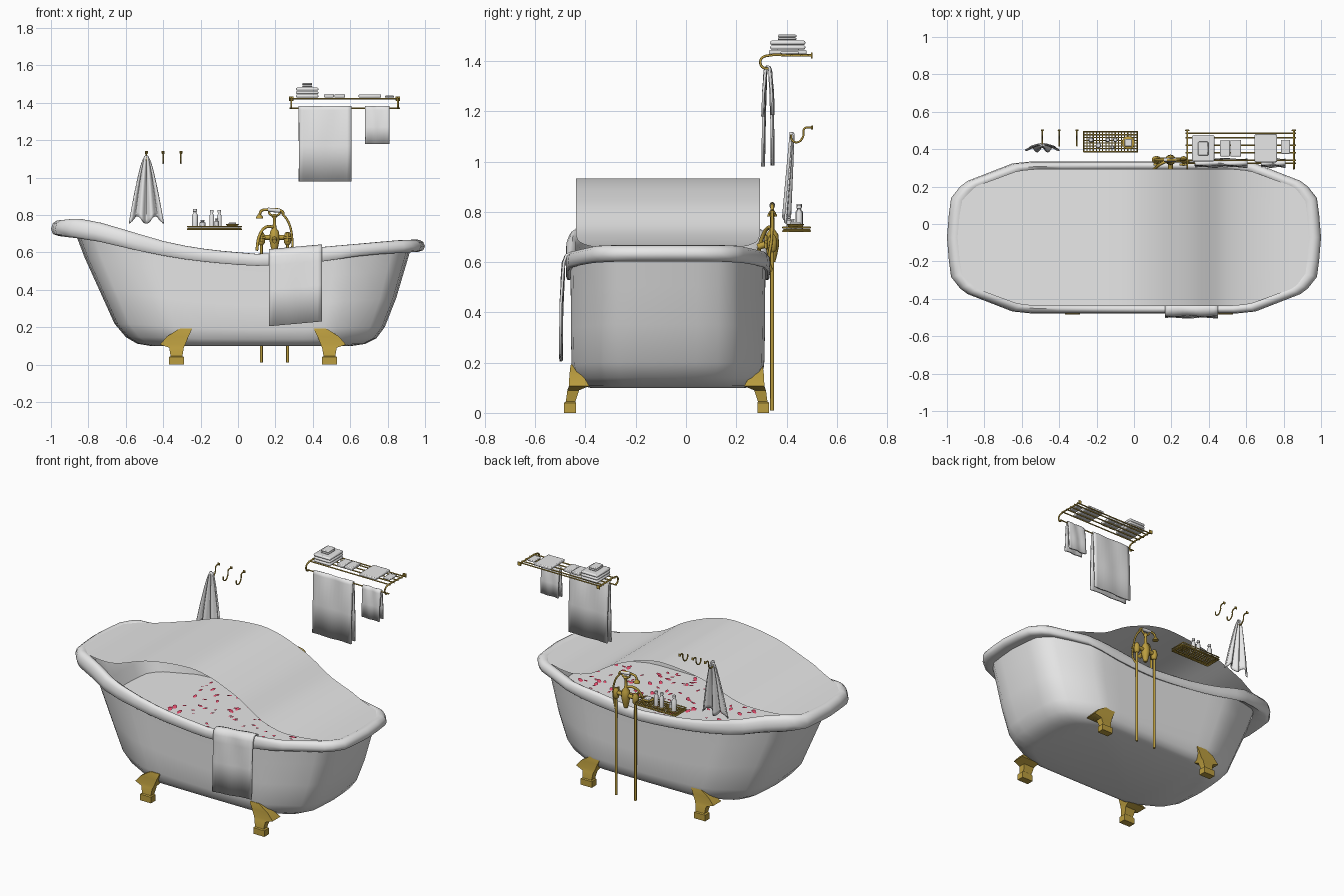
import bpy, bmesh, math, random
from mathutils import Vector

if "Cube" in bpy.data.objects:
    bpy.data.objects.remove(bpy.data.objects["Cube"])
random.seed(4)

def mat(name, c):
    m = bpy.data.materials.new(name)
    m.diffuse_color = (*c, 1)
    m.use_nodes = True
    m.node_tree.nodes["Principled BSDF"].inputs["Base Color"].default_value = m.diffuse_color
    return m
WHITE = mat("white", (.8, .8, .8))
GOLD = mat("gold", (.5, .34, .05))
PINK = mat("petal_pink", (.78, .07, .15))

def finish(ob, m, angle=40):
    ob.data.materials.append(m)
    bpy.ops.object.select_all(action='DESELECT')
    ob.select_set(True)
    bpy.context.view_layer.objects.active = ob
    bpy.ops.object.shade_smooth_by_angle(angle=math.radians(angle))
    return ob

def mesh(name, verts, faces, m, angle=40, solid=0):
    me = bpy.data.meshes.new(name)
    me.from_pydata(verts, [], faces)
    bm = bmesh.new()
    bm.from_mesh(me)
    bmesh.ops.recalc_face_normals(bm, faces=bm.faces)
    bm.to_mesh(me)
    bm.free()
    ob = bpy.data.objects.new(name, me)
    bpy.context.collection.objects.link(ob)
    if solid:
        s = ob.modifiers.new("thickness", 'SOLIDIFY')
        s.thickness, s.offset = solid, 0
    return finish(ob, m, angle)

def loft(rings):
    """faces joining equal closed rings, with both ends capped"""
    n, k = len(rings[0]), len(rings)
    f = [(i*n+j, i*n+(j+1) % n, (i+1)*n+(j+1) % n, (i+1)*n+j) for i in range(k-1) for j in range(n)]
    f += [tuple(range(n)), tuple(range((k-1)*n, k*n))]
    return [v for r in rings for v in r], f

def grid_faces(a, b):
    return [(i*b+j, i*b+j+1, (i+1)*b+j+1, (i+1)*b+j) for i in range(a-1) for j in range(b-1)]

def interp(tab, x):
    """smooth curve through a table of (x, value)"""
    if x <= tab[0][0]: return tab[0][1]
    for i in range(len(tab)-1):
        (a, p), (b, q) = tab[i], tab[i+1]
        if x <= b:
            t = (x-a)/(b-a)
            s = (q-p)/(b-a)
            m0 = (q-tab[i-1][1])/(b-tab[i-1][0]) if i else s
            m1 = (tab[i+2][1]-p)/(tab[i+2][0]-a) if i+2 < len(tab) else s
            return ((2*t**3-3*t*t+1)*p + (t**3-2*t*t+t)*(b-a)*m0
                    + (3*t*t-2*t**3)*q + (t**3-t*t)*(b-a)*m1)
    return tab[-1][1]

def box(name, x0, x1, y0, y1, z0, z1, m, bevel=.004):
    bpy.ops.mesh.primitive_cube_add(size=1, location=((x0+x1)/2, (y0+y1)/2, (z0+z1)/2))
    ob = bpy.context.object
    ob.name, ob.scale = name, (x1-x0, y1-y0, z1-z0)
    bpy.ops.object.transform_apply(location=False, rotation=False)
    if bevel:
        b = ob.modifiers.new("soft_edge", 'BEVEL')
        b.width, b.segments = bevel, 2
    return finish(ob, m)

def tubes(name, paths, r, m=GOLD, smooth=True):
    """round bars along several paths"""
    cu = bpy.data.curves.new(name, 'CURVE')
    cu.dimensions, cu.bevel_depth, cu.bevel_resolution = '3D', r, 2
    cu.use_fill_caps, cu.resolution_u = True, 6
    for p in paths:
        if smooth and len(p) > 2:
            s = cu.splines.new('BEZIER')
            s.bezier_points.add(len(p)-1)
            for b, c in zip(s.bezier_points, p):
                b.co, b.handle_left_type, b.handle_right_type = c, 'AUTO', 'AUTO'
        else:
            s = cu.splines.new('POLY')
            s.points.add(len(p)-1)
            for b, c in zip(s.points, p): b.co = (*c, 1)
    ob = bpy.data.objects.new(name, cu)
    bpy.context.collection.objects.link(ob)
    cu.materials.append(m)

def lathe(name, x, y, prof, m, n=16):
    rings = [[(x+r*math.cos(2*math.pi*i/n), y+r*math.sin(2*math.pi*i/n), z) for i in range(n)] for r, z in prof]
    return mesh(name, *loft(rings), m)

# ---- bathtub: plan outline, rim heights and lofted wall rings
YC = -.072
ZT = [(-1, .772), (-.9, .78), (-.8, .765), (-.6, .71), (-.4, .655), (-.2, .62), (0, .6), (.15, .592),
      (.4, .622), (.7, .648), (.9, .665), (1, .668)]
ZB = [(-1, .69), (-.8, .665), (-.55, .61), (-.3, .565), (0, .535), (.15, .53), (.4, .545), (.7, .585), (1, .605)]
PLAN = [(0, 1), (.55, 1), (.65, .975), (.89, .745), (.93, .67), (.978, .52), (.99, .3), (1, 0)]
def width(u):
    u = abs(u)
    for (a, p), (b, q) in zip(PLAN, PLAN[1:]):
        if u <= b: return p+(q-p)*(u-a)/(b-a)
    return 0
half = [.1, .2, .3, .42, .55, .65, .77, .89, .93, .978, .99, 1]
US = [-u for u in reversed(half)] + [0] + half
LOOP = [(u, 1) for u in US] + [(u, -1) for u in reversed(US[1:-1])]
def ring(xl, xr, hw, zf):
    return [((xl+xr)/2+u*(xr-xl)/2, YC+s*hw*width(u), zf(u)) for u, s in LOOP]
def wall(t, base=.1):
    return lambda u: base+t*(interp(ZB, u)-base)
def rim(k):
    return lambda u: interp(ZB, u)*(1-k)+interp(ZT, u)*k

rings = [ring(l, r, w, wall(t)) for t, l, r, w in [
    (0, -.47, .61, .31), (.02, -.54, .68, .34), (.08, -.6, .74, .365), (.2, -.66, .785, .383),
    (.5, -.74, .845, .386), (.8, -.82, .89, .386), (1, -.865, .92, .388)]]
rings += [ring(l, r, w, rim(k)) for k, l, r, w in [
    (-.03, -.96, .965, .398), (.1, -.99, .99, .404), (.45, -1, 1, .406), (.8, -.99, .99, .403),
    (.97, -.97, .972, .392), (1, -.95, .955, .38), (.85, -.92, .93, .366), (.4, -.87, .9, .358)]]
rings += [ring(l, r, w, wall(t, .13)) for t, l, r, w in [
    (.8, -.79, .86, .355), (.4, -.7, .8, .35), (.1, -.6, .72, .33), (0, -.46, .6, .28)]]
mesh("bathtub", *loft(rings), WHITE, 50)

# ---- water surface
mesh("water", ring(-.775, .85, .355, lambda u: .5), [tuple(range(len(LOOP)))], WHITE)

# ---- arched cover sheet, open along the sides
ARCH = [(-.97, .768), (-.765, .78), (-.58, .818), (-.34, .898), (-.05, .933), (.1, .912), (.24, .861),
        (.33, .818), (.49, .722), (.706, .668), (.97, .66)]
n = 49
sheet = []
for i in range(n):
    u = -1+2*i/(n-1)
    x = u*.955
    sheet += [(x, YC-.366*width(u)+.366*width(u)*j/2, interp(ARCH, x)) for j in range(5)]
mesh("arched_sheet", sheet, grid_faces(n, 5), WHITE)

# ---- floating petals
pv, pf = [], []
for i in range(150):
    u = random.uniform(-.45, .92)
    x, y = u*.82, YC+random.uniform(-.9, .9)*.35*width(u)
    a, r = random.uniform(0, 6.3), random.uniform(.011, .02)
    k = len(pv)
    for j in range(7):
        b = j*2*math.pi/7
        p, q = r*math.cos(b), .7*r*math.sin(b)
        pv.append((x+p*math.cos(a)-q*math.sin(a), y+p*math.sin(a)+q*math.cos(a), .506+.25*p))
    pf.append(tuple(range(k, k+7)))
mesh("petals", pv, pf, PINK)

# ---- four flared feet
FOOT = [(0, -.37, -.29, -.485, -.438), (.04, -.37, -.29, -.485, -.438), (.045, -.36, -.297, -.478, -.44),
        (.09, -.368, -.29, -.472, -.425), (.107, -.417, -.282, -.466, -.385), (.15, -.38, -.265, -.464, -.41),
        (.185, -.325, -.248, -.46, -.44), (.192, -.31, -.246, -.458, -.45)]
for sx, nx in ((1, "left"), (-1, "right")):
    for sy, ny in ((1, "front"), (-1, "back")):
        rs = [[(.08+sx*(x-.08), -.077+sy*(y+.077), z) for x, y in ((a, c), (b, c), (b, d), (a, d))]
              for z, a, b, c, d in FOOT]
        mesh(f"{ny}_{nx}_foot", *loft(rs), GOLD, 30)

# ---- floor-standing tap with hand shower
PY = .343
tubes("tap_pipes", [[(x, PY, .01), (x, PY, .69)] for x in (.125, .265)], .008)
tubes("tap_crossbar", [[(.115, PY, .68), (.275, PY, .68)], [(.195, PY, .68), (.195, .285, .66)]], .013)
for x in (.125, .265):
    lathe("tap_valve", x, PY, [(.01, .64), (.018, .65), (.02, .68), (.015, .7), (.008, .71)], GOLD)
    tubes("tap_handle", [[(x-.022, .318, .68), (x+.022, .318, .68)], [(x, .318, .655), (x, .318, .705)],
                         [(x, PY, .68), (x, .31, .68)]], .006)
lathe("tap_post", .195, PY, [(.012, .6), (.02, .63), (.028, .67), (.024, .71), (.01, .73), (.008, .78), (.016, .795), (.008, .805)], GOLD)
tubes("tap_spout", [[(.195, PY, .735), (.15, .325, .735), (.115, .3, .69), (.1, .285, .61)]], .008)
tubes("shower_hose", [[(.235, PY, .81), (.268, PY, .765), (.288, .34, .69), (.285, .33, .6), (.265, PY, .56)]], .006)
tubes("shower_cradle", [[(.165, PY, .825), (.17, PY, .805), (.195, PY, .795), (.22, PY, .805), (.225, PY, .825)]], .006)
tubes("handset", [[(.115, PY, .8), (.125, PY, .822), (.15, PY, .828), (.235, PY, .82), (.245, PY, .805)]], .007)
tubes("handset_grip", [[(.16, PY, .828), (.225, PY, .822)]], .011, WHITE)
lathe("handset_rose", .115, PY, [(.02, .782), (.019, .788), (.008, .803)], GOLD)

# ---- wire tray with bottles
tubes("tray_wires", [[(-.268+.285*i/17, .388, .728), (-.268+.285*i/17, .492, .728)] for i in range(18)]
      + [[(-.27, .388+.104*i/7, .728), (.018, .388+.104*i/7, .728)] for i in range(8)], .003)
tubes("tray_frame", [[(-.27, .386, z), (.018, .386, z), (.018, .494, z), (-.27, .494, z), (-.27, .386, z)]
                     for z in (.723, .738)], .004, smooth=False)
for x, y, r, h in ((-.23, .45, .015, .1), (-.19, .42, .015, .04), (-.14, .45, .013, .095), (-.1, .45, .013, .095), (-.115, .41, .01, .05)):
    z = .732
    lathe("bottle", x, y, [(r, z), (r, z+h*.68), (r*.5, z+h*.78), (r*.5, z+h*.84), (r*.75, z+h*.86), (r*.7, z+h)], WHITE)
lathe("soap_dish", -.03, .435, [(.022, .735), (.035, .75), (.03, .752)], GOLD)
box("soap", -.05, -.01, .415, .455, .748, .76, WHITE)

# ---- wall hooks
HX = (-.49, -.4, -.305)
tubes("wall_hooks", [[(x, .5, 1.135), (x, .472, 1.132), (x, .466, 1.1), (x, .445, 1.077), (x, .422, 1.085), (x, .418, 1.108)]
                     for x in HX], .004)
for x in HX:
    box("hook_plate", x-.008, x+.008, .498, .505, 1.127, 1.143, GOLD, .002)

# ---- gathered towel on the first hook
R, C = 16, 33
gv = []
for i in range(R):
    t = i/(R-1)
    hw = .012+.08*t**.75
    for j in range(C):
        s = -1+2*j/(C-1)
        gv.append((-.49+hw*s, .42-.022*t+.013*(.35+.65*t)*math.cos(s*10)+.01*s*s,
                   1.118-.345*t-.02*t*math.cos(s*6)-.015*(1-t)*s*s))
mesh("hook_towel", gv, grid_faces(R, C), WHITE, 80, .008)

# ---- wall towel rack
ends = (.285, .855)
tubes("rack_rails", [[(.275, y, 1.422), (.865, y, 1.422)] for y in (.34, .38, .42, .46, .485)]
      + [[(.275, .325, 1.37), (.865, .325, 1.37)]], .004)
tubes("rack_brackets", [[(x, .503, 1.422), (x, .42, 1.422), (x, .33, 1.422), (x, .302, 1.412), (x, .296, 1.392),
                         (x, .306, 1.374), (x, .325, 1.37)] for x in ends], .005)
for x in ends:
    box("rack_plate", x-.012, x+.012, .497, .504, 1.41, 1.434, GOLD, .002)

def drape(name, x0, x1, path, lift=lambda x: 0):
    """cloth with a side profile of (y, z) points, slightly wavy"""
    v = []
    for i in range(13):
        x = x0+(x1-x0)*i/12
        v += [(x, y+.003*math.sin(i*.9+k), z+lift(x)) for k, (y, z) in enumerate(path)]
    mesh(name, v, grid_faces(13, len(path)), WHITE, 80, .01)

for nm, a, b, zf in (("large_hanging_towel", .325, .607, .98), ("small_hanging_towel", .68, .81, 1.18)):
    drape(nm, a, b, [(.307, zf), (.31, (zf+1.36)/2), (.316, 1.36), (.32, 1.375), (.325, 1.378), (.331, 1.374),
                     (.335, 1.36), (.343, (zf+1.36)/2), (.345, zf+.005)])

# ---- folded towels on the rack
for i in range(3):
    box("folded_towel", .31, .43, .335, .475, 1.427+.0185*i, 1.444+.0185*i, WHITE, .007)
for x0, x1, y0, y1, z0, z1 in ((.343, .397, .365, .44, 1.483, 1.493), (.343, .397, .365, .44, 1.494, 1.505),
                               (.46, .513, .36, .45, 1.427, 1.447), (.516, .572, .36, .45, 1.427, 1.447),
                               (.645, .765, .33, .48, 1.427, 1.444), (.785, .835, .375, .45, 1.427, 1.438)):
    box("folded_cloth", x0, x1, y0, y1, z0, z1, WHITE, .005)

# ---- towel over the tub rim
drape("rim_towel", .165, .45, [(-.498, .205), (-.496, .4), (-.49, .53), (-.488, .575), (-.478, .603), (-.455, .612),
                               (-.435, .604), (-.425, .57), (-.42, .51)],
      lambda x: .09*(x-.165))
